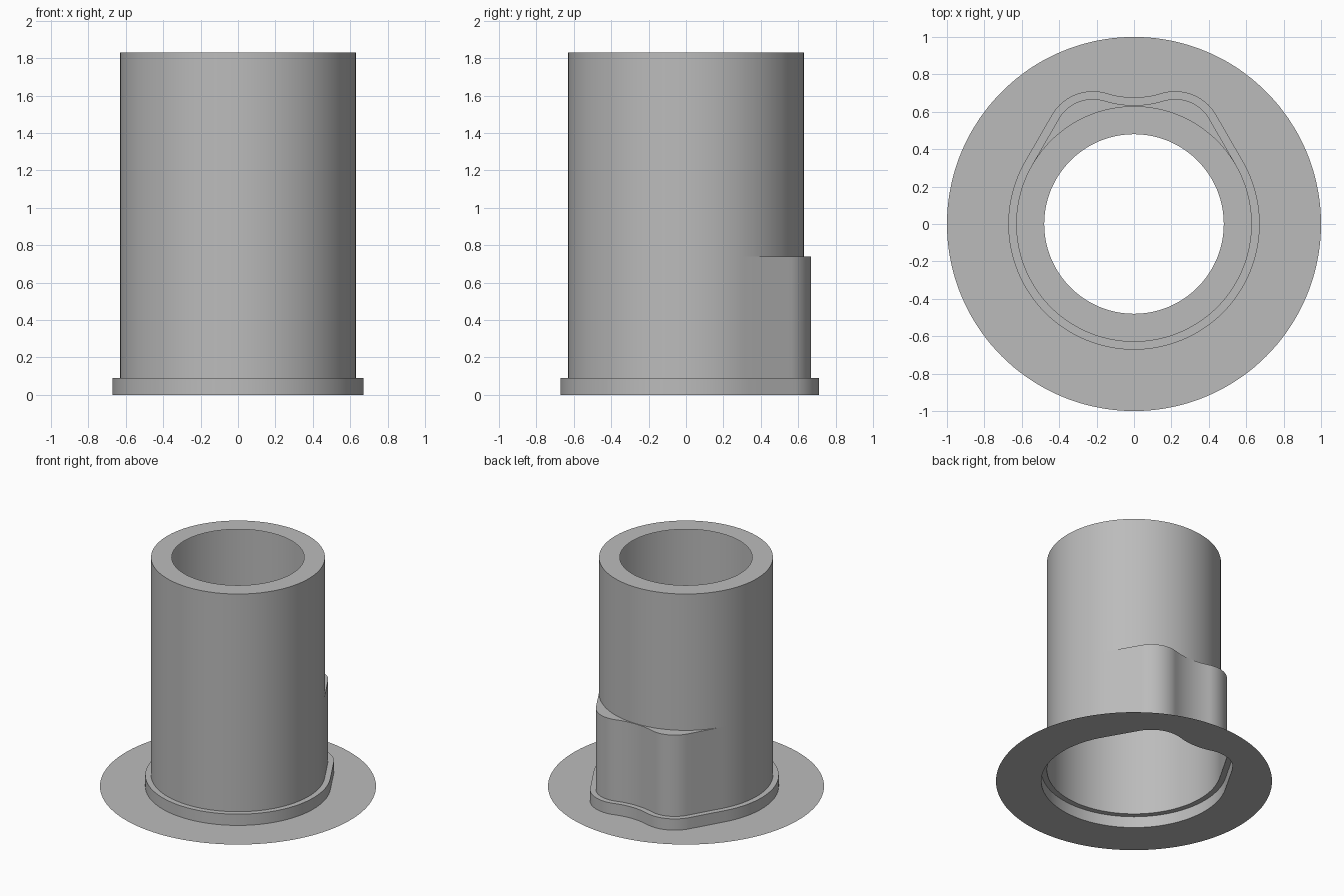
import bpy, bmesh
from math import sin, cos, radians, atan2, hypot

cube = bpy.data.objects.get("Cube")
if cube:
    bpy.data.objects.remove(cube)

grey = bpy.data.materials.new("plain grey")
grey.use_nodes = True
grey.diffuse_color = (0.5, 0.5, 0.5, 1)
grey.node_tree.nodes["Principled BSDF"].inputs["Base Color"].default_value = (0.5, 0.5, 0.5, 1)

BODY_R, BORE_R, RIM_R = 0.63, 0.48, 1.0
COLLAR_TOP, LOBE_TOP, TOP = 0.09, 0.74, 1.83
COLLAR_GAP = 0.042
LOBE_X, LOBE_Y, LOBE_R = 0.22, 0.457, 0.211


def arc(cx, cy, r, a0, a1, n):
    return [(cx + r * cos(radians(a0 + (a1 - a0) * i / n)),
             cy + r * sin(radians(a0 + (a1 - a0) * i / n))) for i in range(n + 1)]


def lobed_profile(offset=0.0):
    """Round body with two lobes at the back and a shallow dip between them."""
    dip_r = 0.539
    dip_y = LOBE_Y + ((LOBE_R + dip_r) ** 2 - LOBE_X ** 2) ** 0.5
    turn = atan2(dip_y - LOBE_Y, -LOBE_X) * 180 / 3.14159265
    half = arc(0, 0, BODY_R + offset, -90, 30, 48)
    x0, y0 = half[-1]
    lobe = arc(LOBE_X, LOBE_Y, LOBE_R + offset, 30, turn, 20)
    x1, y1 = lobe[0]
    half += [(x0 + (x1 - x0) * t / 6, y0 + (y1 - y0) * t / 6) for t in range(1, 6)]
    half += lobe
    half += arc(0, dip_y, dip_r - offset, turn - 180, -90, 8)[1:]
    return half + [(-x, y) for x, y in half[-2:0:-1]]


def round_profile(r):
    """Circle whose points line up with the lobed profile."""
    return [(x * r / hypot(x, y), y * r / hypot(x, y)) for x, y in lobed_profile()]


def loft(name, *sections):
    """Skin joining (profile, height) sections in order."""
    bm = bmesh.new()
    rings = [[bm.verts.new((x, y, z)) for x, y in prof] for prof, z in sections]
    for a, b in zip(rings, rings[1:]):
        for i in range(len(a)):
            j = (i + 1) % len(a)
            bm.faces.new((a[i], a[j], b[j], b[i]))
    bmesh.ops.remove_doubles(bm, verts=bm.verts, dist=0.0002)
    mesh = bpy.data.meshes.new(name)
    bm.to_mesh(mesh)
    bm.free()
    mesh.materials.append(grey)
    obj = bpy.data.objects.new(name, mesh)
    bpy.context.collection.objects.link(obj)
    bpy.ops.object.select_all(action='DESELECT')
    obj.select_set(True)
    bpy.context.view_layer.objects.active = obj
    bpy.ops.object.shade_smooth_by_angle(angle=radians(30))


body = lobed_profile()
collar = lobed_profile(COLLAR_GAP)
tube = round_profile(BODY_R)

# Flat sheet around the foot
loft("flange", (round_profile(RIM_R), 0), (collar, 0))
# Low collar with its ledge
loft("collar", (collar, 0), (collar, COLLAR_TOP), (body, COLLAR_TOP))
# Lobed lower sleeve, closed over the lobes
loft("lower_sleeve", (body, COLLAR_TOP), (body, LOBE_TOP), (tube, LOBE_TOP))
# Round upper sleeve with an inward rim
loft("upper_sleeve", (tube, LOBE_TOP), (tube, TOP), (round_profile(BORE_R), TOP))
